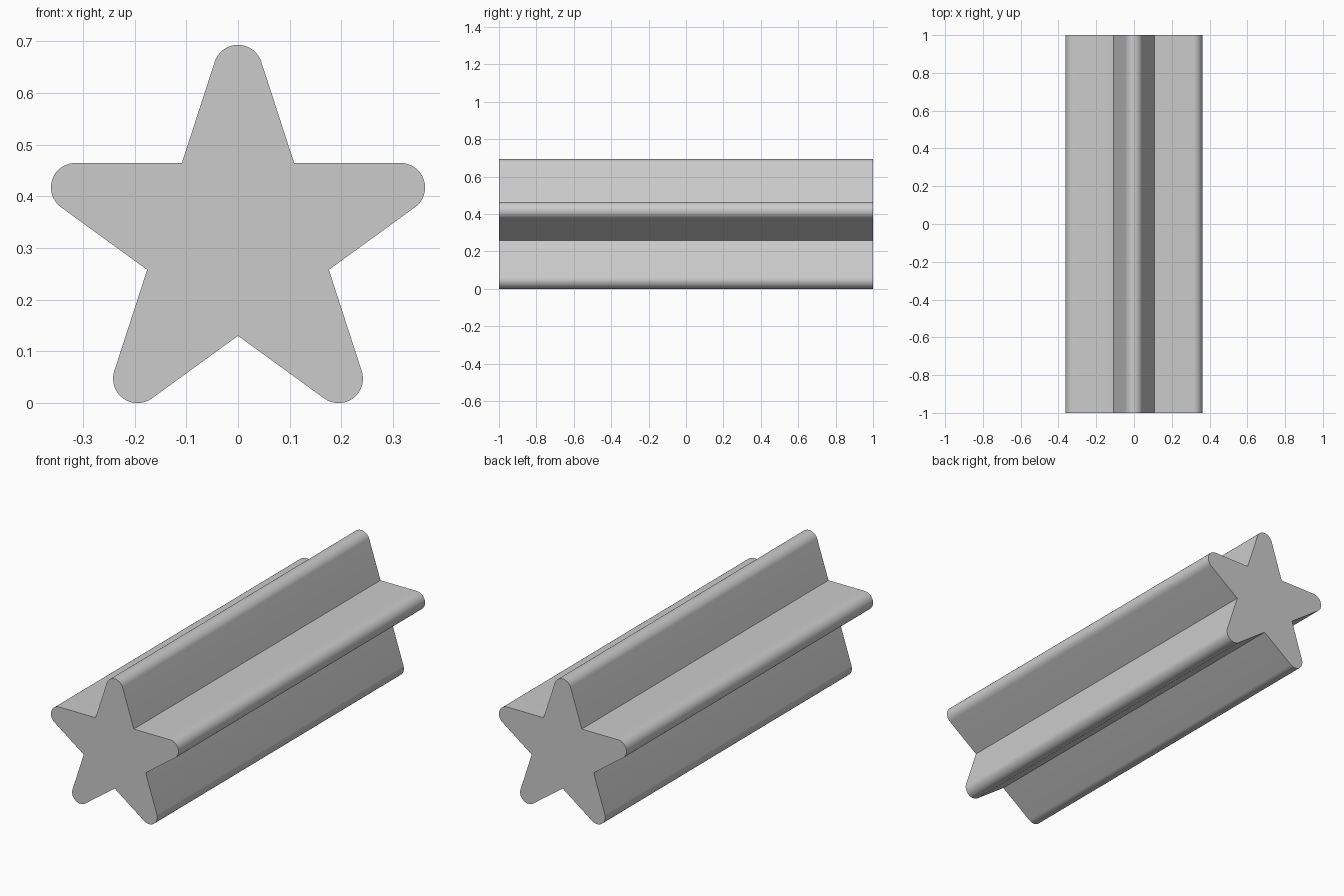
import bpy, bmesh
from math import sin, cos, pi, radians

if "Cube" in bpy.data.objects:
    bpy.data.objects.remove(bpy.data.objects["Cube"])

CENTRE_Z = 0.315     # height of the star's centre
ARM = 0.331          # distance from centre to each tip's rounding centre
TIP_R = 0.0473       # tip rounding radius
INNER = (ARM + TIP_R / sin(radians(18))) / 2.618034   # notch radius
STEPS = 20           # segments per rounded tip

# Star outline: rounded tip then inner notch, five times
outline = []
for k in range(5):
    a = pi / 2 + k * 2 * pi / 5
    cx, cz = ARM * cos(a), CENTRE_Z + ARM * sin(a)
    for i in range(STEPS + 1):
        t = a + radians(-72 + 144 * i / STEPS)
        outline.append((cx + TIP_R * cos(t), cz + TIP_R * sin(t)))
    n = a + pi / 5
    outline.append((INNER * cos(n), CENTRE_Z + INNER * sin(n)))

# Extrude the outline along y
bm = bmesh.new()
face = bm.faces.new([bm.verts.new((x, -1, z)) for x, z in outline])
res = bmesh.ops.extrude_face_region(bm, geom=[face], use_keep_orig=True)
verts = [v for v in res["geom"] if isinstance(v, bmesh.types.BMVert)]
bmesh.ops.translate(bm, verts=verts, vec=(0, 2, 0))
bmesh.ops.recalc_face_normals(bm, faces=bm.faces)

mesh = bpy.data.meshes.new("star_bar")
bm.to_mesh(mesh)
bm.free()
star = bpy.data.objects.new("star_bar", mesh)
bpy.context.collection.objects.link(star)

# Smooth tips, sharp notches and end faces
bpy.context.view_layer.objects.active = star
star.select_set(True)
bpy.ops.object.shade_smooth_by_angle(angle=radians(30))
